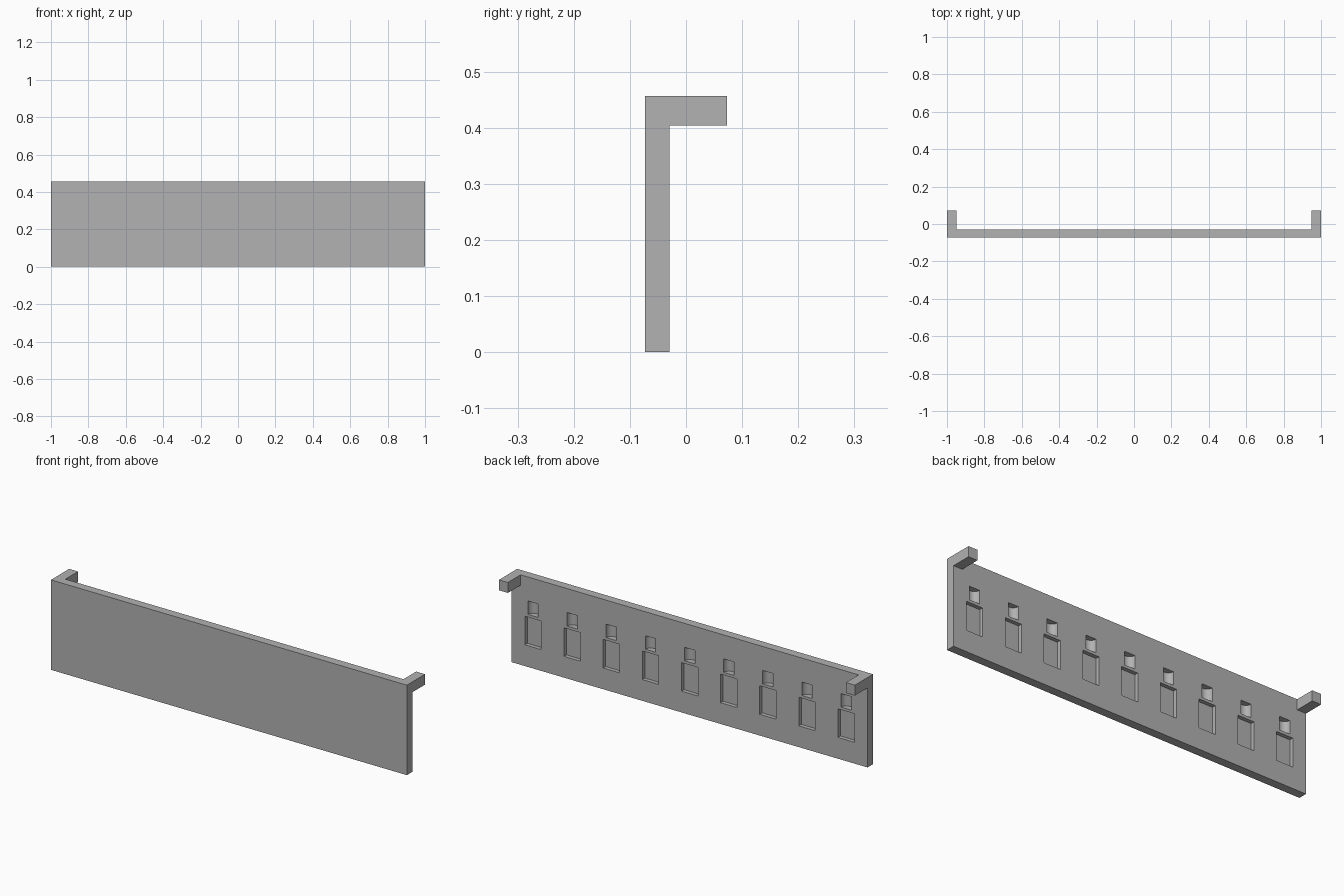
import bpy, bmesh, math
from mathutils import Matrix

old = bpy.data.objects.get("Cube")
if old:
    bpy.data.objects.remove(old, do_unlink=True)

GREY = (0.445, 0.445, 0.445, 1.0)
grey = bpy.data.materials.new("plain grey")
grey.use_nodes = True
grey.diffuse_color = GREY
grey.node_tree.nodes["Principled BSDF"].inputs["Base Color"].default_value = GREY

FRONT, BACK, TIP = -0.073, -0.029, 0.073
TOP = 0.457


def add_box(bm, x, y, z):
    """Box from (min, max) ranges on each axis."""
    size = Matrix.Diagonal((x[1] - x[0], y[1] - y[0], z[1] - z[0], 1))
    move = Matrix.Translation((sum(x) / 2, sum(y) / 2, sum(z) / 2))
    bmesh.ops.create_cube(bm, size=1, matrix=move @ size)


def add_upright_cylinder(bm, x, y, z, radius):
    bmesh.ops.create_cone(bm, cap_ends=True, segments=32, radius1=radius,
                          radius2=radius, depth=z[1] - z[0],
                          matrix=Matrix.Translation((x, y, sum(z) / 2)))


def make_object(name, bm):
    mesh = bpy.data.meshes.new(name)
    bm.to_mesh(mesh)
    bm.free()
    mesh.materials.append(grey)
    obj = bpy.data.objects.new(name, mesh)
    bpy.context.collection.objects.link(obj)
    return obj


# Long flat panel
bm = bmesh.new()
add_box(bm, (-1, 1), (FRONT, BACK), (0, TOP))
panel = make_object("panel", bm)

# Row of nine recesses: a rectangular pocket with a rounded groove above it
bm = bmesh.new()
for i in range(-4, 5):
    x = i * 0.22
    add_box(bm, (x - 0.046, x + 0.046), (BACK - 0.02, 0), (0.108, 0.253))
    add_upright_cylinder(bm, x, BACK, (0.267, 0.335), 0.029)
cutter = make_object("recess_cutter", bm)
cutter.hide_render = True

cut = panel.modifiers.new("recesses", "BOOLEAN")
cut.operation = "DIFFERENCE"
cut.solver = "EXACT"
cut.object = cutter
bpy.context.view_layer.objects.active = panel
panel.select_set(True)
bpy.ops.object.modifier_apply(modifier=cut.name)
bpy.data.objects.remove(cutter, do_unlink=True)
bpy.ops.object.shade_smooth_by_angle(angle=math.radians(30))

# Arms reaching back from the two top corners
for name, x in (("left_arm", (0.95, 1)), ("right_arm", (-1, -0.95))):
    bm = bmesh.new()
    add_box(bm, x, (BACK, TIP), (0.404, TOP))
    make_object(name, bm)
